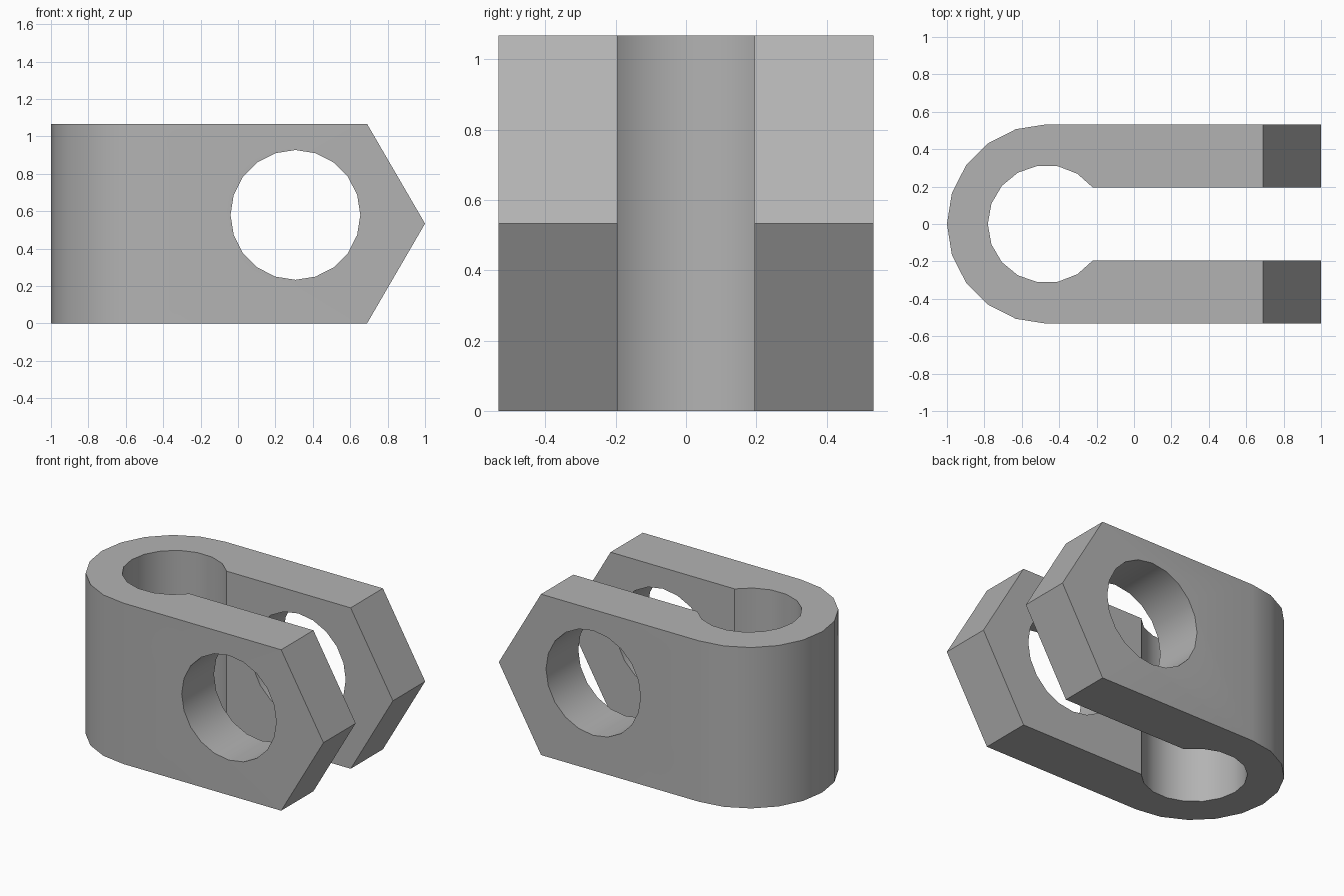
import bpy, bmesh
from math import sin, cos, pi, radians, atan2, hypot
from mathutils import Vector

if "Cube" in bpy.data.objects:
    bpy.data.objects.remove(bpy.data.objects["Cube"], do_unlink=True)

HEIGHT, HALF_W, SLOT = 1.067, 0.533, 0.195
BEND_X = -1 + HALF_W

grey = bpy.data.materials.new("plain grey")
grey.use_nodes = True
colour = (0.45, 0.45, 0.45, 1)
grey.diffuse_color = colour
grey.node_tree.nodes["Principled BSDF"].inputs["Base Color"].default_value = colour


def arc(cx, cy, r, start, end, steps):
    angles = [start + (end - start) * i / steps for i in range(steps + 1)]
    return [(cx + r * cos(a), cy + r * sin(a)) for a in angles]


def prism(name, base, sweep):
    """Extrude a closed 3D outline along a vector."""
    bm = bmesh.new()
    face = bm.faces.new([bm.verts.new(p) for p in base])
    new = bmesh.ops.extrude_face_region(bm, geom=[face])["geom"]
    verts = [v for v in new if isinstance(v, bmesh.types.BMVert)]
    bmesh.ops.translate(bm, verts=verts, vec=Vector(sweep))
    bmesh.ops.recalc_face_normals(bm, faces=bm.faces)
    mesh = bpy.data.meshes.new(name)
    bm.to_mesh(mesh)
    bm.free()
    mesh.materials.append(grey)
    obj = bpy.data.objects.new(name, mesh)
    bpy.context.collection.objects.link(obj)
    return obj


def carve(obj, cutter, operation):
    bpy.context.view_layer.objects.active = obj
    mod = obj.modifiers.new("carve", "BOOLEAN")
    mod.operation, mod.solver, mod.object = operation, "EXACT", cutter
    bpy.ops.object.modifier_apply(modifier=mod.name)
    bpy.data.objects.remove(cutter, do_unlink=True)


# Clevis plan: rounded outer bend, round bore opening into a narrower slot
mouth = (-0.22 - BEND_X, SLOT)
bore_angle = atan2(mouth[1], mouth[0])
outer = arc(BEND_X, 0, HALF_W, pi / 2, 3 * pi / 2, 10)
bore = arc(BEND_X, 0, hypot(*mouth), 2 * pi - bore_angle, bore_angle, 14)
plan = outer + [(1, -HALF_W), (1, -SLOT)] + bore + [(1, SLOT), (1, HALF_W)]
clevis = prism("clevis", [(x, y, 0) for x, y in plan], (0, 0, HEIGHT))

# Pointed arm ends
side = [(-1.5, -0.5), (0.38, -0.5), (0.69, 0), (1, HEIGHT / 2),
        (0.69, HEIGHT), (0.38, HEIGHT + 0.5), (-1.5, HEIGHT + 0.5)]
carve(clevis, prism("point_cutter", [(x, -1, z) for x, z in side], (0, 2, 0)), "INTERSECT")

# Pin hole through both arms
ring = arc(0.307, 0.58, 0.347, 0, 2 * pi, 20)[:-1]
carve(clevis, prism("pin_cutter", [(x, -1, z) for x, z in ring], (0, 2, 0)), "DIFFERENCE")

bpy.ops.object.select_all(action="DESELECT")
clevis.select_set(True)
bpy.context.view_layer.objects.active = clevis
bpy.ops.object.shade_smooth_by_angle(angle=radians(30))
